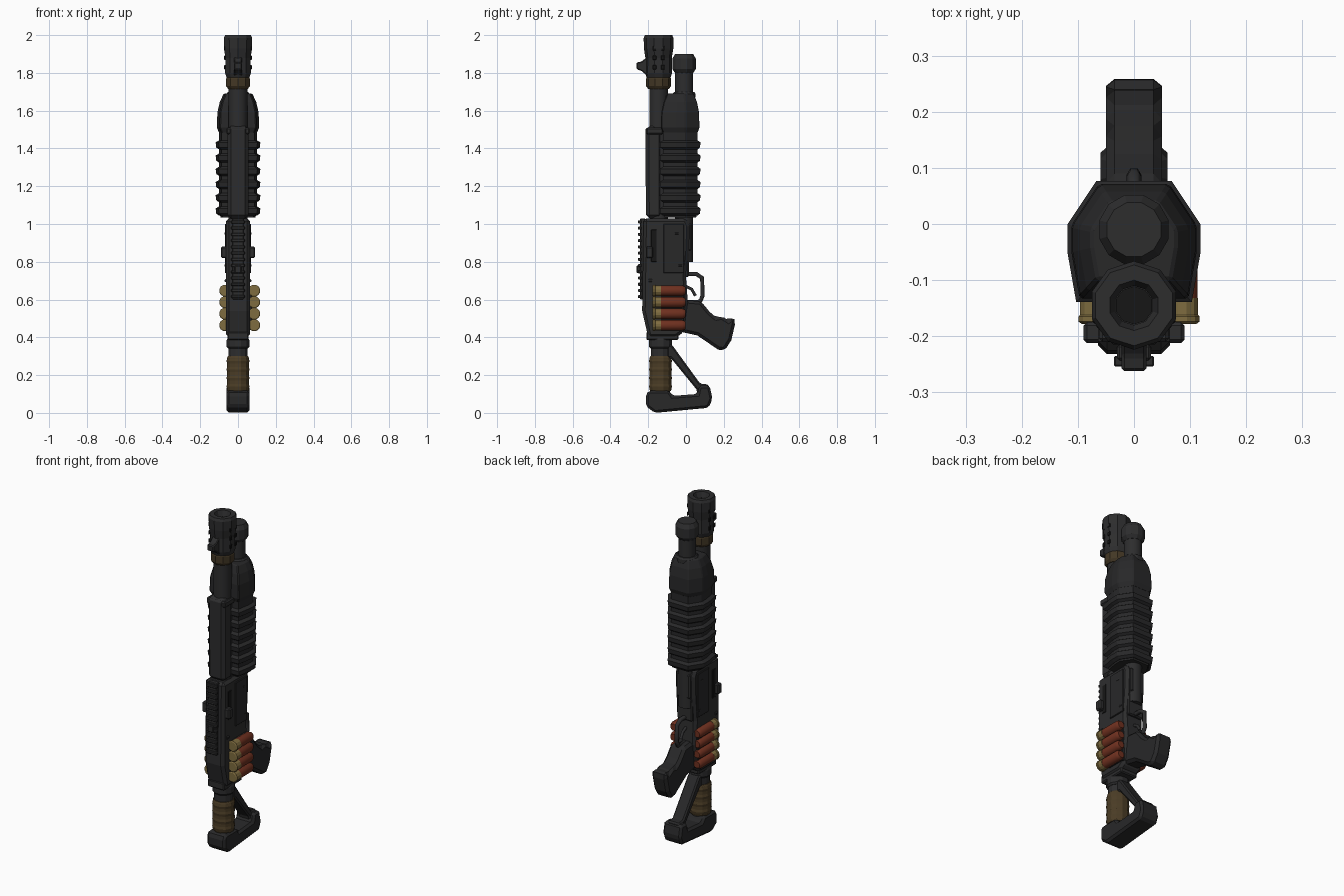
import bpy, bmesh, math
from mathutils import Vector

if "Cube" in bpy.data.objects:
    bpy.data.objects.remove(bpy.data.objects["Cube"])


def material(name, r, g, b):
    m = bpy.data.materials.new(name)
    m.use_nodes = True
    m.diffuse_color = (r, g, b, 1)
    m.node_tree.nodes["Principled BSDF"].inputs["Base Color"].default_value = (r, g, b, 1)
    return m


STEEL = material("dark steel", .026, .026, .027)
POLYMER = material("black polymer", .021, .021, .022)
BORE = material("bore black", .008, .008, .008)
BRASS = material("brass", .21, .15, .05)
RED = material("shell red", .16, .03, .014)
WRAP = material("brown wrap", .07, .046, .019)
BRONZE = material("worn bronze", .055, .038, .018)


def finish(name, bm, mat, bevel=0.0, smooth=False):
    bmesh.ops.recalc_face_normals(bm, faces=bm.faces)
    mesh = bpy.data.meshes.new(name)
    bm.to_mesh(mesh)
    bm.free()
    ob = bpy.data.objects.new(name, mesh)
    bpy.context.collection.objects.link(ob)
    mesh.materials.append(mat)
    if bevel:
        mod = ob.modifiers.new("edges", "BEVEL")
        mod.width, mod.segments, mod.limit_method = bevel, 1, "ANGLE"
    if smooth:
        bpy.ops.object.select_all(action="DESELECT")
        ob.select_set(True)
        bpy.context.view_layer.objects.active = ob
        bpy.ops.object.shade_smooth_by_angle(angle=math.radians(35))
    return ob


def ngon(sides):
    """Regular section of unit radius with a flat towards the front."""
    return [(math.cos((i + .5) * math.tau / sides), math.sin((i + .5) * math.tau / sides))
            for i in range(sides)]


def loft(name, section, y, steps, mat, bevel=0.0, smooth=False, axis="Z", origin=(0, 0)):
    """Scale a section through (scale, position) steps, along z or along y."""
    bm = bmesh.new()
    rings = []
    for s, t in steps:
        if axis == "Z":
            co = [(px * s, y + py * s, t) for px, py in section]
        else:
            co = [(origin[0] + px * s, t, origin[1] + py * s) for px, py in section]
        rings.append([bm.verts.new(c) for c in co])
    n = len(section)
    for a, b in zip(rings, rings[1:]):
        for i in range(n):
            bm.faces.new((a[i], a[(i + 1) % n], b[(i + 1) % n], b[i]))
    bm.faces.new(rings[0])
    bm.faces.new(rings[-1])
    return finish(name, bm, mat, bevel, smooth)


def plate(name, outline, half, mat, bevel=.008, x=0.0):
    """Extrude a (y, z) outline across x."""
    bm = bmesh.new()
    face = bm.faces.new([bm.verts.new((x - half, y, z)) for y, z in outline])
    out = bmesh.ops.extrude_face_region(bm, geom=[face])["geom"]
    bmesh.ops.translate(bm, vec=(2 * half, 0, 0),
                        verts=[v for v in out if isinstance(v, bmesh.types.BMVert)])
    return finish(name, bm, mat, bevel)


def box(name, half, y0, y1, z0, z1, mat, bevel=.006, x=0.0):
    return plate(name, [(y0, z0), (y1, z0), (y1, z1), (y0, z1)], half, mat, bevel, x)


def bar(name, path, radius, mat):
    """Square-ish rod along a (y, z) path."""
    cu = bpy.data.curves.new(name, "CURVE")
    cu.dimensions = "3D"
    cu.bevel_depth, cu.bevel_resolution, cu.use_fill_caps = radius, 1, True
    sp = cu.splines.new("POLY")
    sp.points.add(len(path) - 1)
    for p, (y, z) in zip(sp.points, path):
        p.co = (0, y, z, 1)
    ob = bpy.data.objects.new(name, cu)
    bpy.context.collection.objects.link(ob)
    cu.materials.append(mat)


BARREL_Y, TUBE_Y = -.145, -.01
ROUND, OCT = ngon(20), ngon(10)

# Barrel and muzzle brake with an open bore
loft("barrel", ROUND, BARREL_Y, [(.05, .95), (.05, 1.8)], STEEL, smooth=True)
loft("muzzle_collar", OCT, BARREL_Y, [(.055, 1.715), (.066, 1.73), (.066, 1.77), (.058, 1.785)], BRONZE)
loft("muzzle_brake", OCT, BARREL_Y,
     [(.06, 1.765), (.072, 1.8), (.07, 1.88), (.078, 1.93), (.079, 1.985), (.072, 2.0),
      (.045, 2.0), (.035, 1.97), (.035, 1.93)], STEEL)
loft("muzzle_bore", OCT, BARREL_Y, [(.034, 1.931), (.034, 1.936)], BORE)
for row in range(3):
    for side in (-1, 1):
        for k in (-.022, .022):
            z = 1.83 + row * .05
            box("brake_vent", .004, BARREL_Y + k - .01, BARREL_Y + k + .01, z - .012, z + .012,
                BORE, .003, side * .07)
plate("front_sight", [(-.2, 1.78), (-.235, 1.81), (-.262, 1.82), (-.262, 1.855), (-.235, 1.86), (-.2, 1.89)],
      .022, STEEL, .005)

# Magazine tube and cap
loft("magazine_tube", ROUND, TUBE_Y, [(.048, .8), (.048, 1.84)], STEEL, smooth=True)
loft("magazine_cap", ngon(12), TUBE_Y,
     [(.05, 1.8), (.064, 1.82), (.064, 1.875), (.05, 1.9)], STEEL)
loft("magazine_ring", ngon(12), TUBE_Y, [(.055, 1.66), (.062, 1.67), (.062, 1.69), (.055, 1.7)], STEEL)
box("barrel_clamp", .035, -.13, -.03, 1.62, 1.68, STEEL)

# Fore-end: angular shroud with raised ribs
half = [(.065, .1), (.115, .025), (.115, -.025), (.1, -.11)]
GRIP_SECTION = half + [(-px, py) for px, py in reversed(half)]
loft("forend_shroud", GRIP_SECTION, -.026,
     [(.86, 1.48), (.97, 1.51), (.95, 1.59), (.84, 1.645), (.66, 1.69)], POLYMER, .005)
loft("forend_body", GRIP_SECTION, -.026, [(.8, 1.035), (.87, 1.06), (.87, 1.5)], POLYMER)
for i in range(6):
    z = 1.07 + i * .07
    loft("forend_rib", GRIP_SECTION, -.026,
         [(.86, z - .026), (1.0, z - .015), (1.03, z + .012), (.86, z + .024)], POLYMER)

# Heat shield over the barrel
plate("heat_shield", [(-.125, 1.03), (-.212, 1.03), (-.215, 1.5), (-.205, 1.52), (-.125, 1.52)],
      .055, STEEL, .018)
box("shield_band", .062, -.21, -.12, 1.475, 1.51, STEEL)

# Receiver
plate("receiver", [(-.05, .4), (-.2, .4), (-.232, .54), (-.225, 1.03), (0, 1.03), (.02, .99),
                   (.015, .86), (0, .72), (.01, .58), (-.01, .43)], .064, STEEL, .016)
box("receiver_rear", .055, -.21, -.04, .385, .43, STEEL)
box("loading_gate", .045, -.02, .03, .86, 1.0, STEEL)
box("lower_step", .05, -.02, .015, .72, .85, STEEL)
for side in (-1, 1):
    box("side_panel", .005, -.12, -.01, .74, 1.0, POLYMER, .003, side * .065)
    box("ejection_slot", .004, -.185, -.155, .8, .97, BORE, .002, side * .063)
    box("bolt_knob", .018, -.212, -.175, .82, .88, STEEL, .006, side * .072)
    for y, z in ((-.03, .78), (-.05, .95), (-.19, .7)):
        loft("receiver_pin", ngon(8), 0, [(.009, y - .009), (.009, y + .009)], STEEL,
             axis="Y", origin=(side * .063, z))

# Top rail with teeth
box("top_rail", .03, -.243, -.215, .6, 1.03, STEEL, .004)
for i in range(13):
    z = .615 + i * .033
    box("rail_tooth", .036, -.254, -.235, z - .008, z + .008, STEEL, .003)
box("rear_sight", .018, -.262, -.24, .74, .78, STEEL, .004)

# Shell holders on both sides, shells lying front to back
for side, x in ((1, .086), (-1, -.068)):
    box("shell_carrier", .01, -.13, -.01, .44, .67, POLYMER, .004, side * .064)
    for i in range(4):
        spot = (x, .464 + i * .061)
        loft("shell_case", ngon(12), 0, [(.024, -.01), (.0285, -.02), (.0285, -.14)][::-1] + [(.02, -.003)],
             RED, smooth=True, axis="Y", origin=spot)
        loft("shell_brass", ngon(12), 0,
             [(.026, -.178), (.032, -.174), (.032, -.165), (.0292, -.162), (.0292, -.132)],
             BRASS, axis="Y", origin=spot)

# Trigger, guard and pistol grip
bar("trigger_guard", [(0, .735), (.055, .735), (.085, .715), (.088, .62), (.075, .59), (0, .585)],
    .013, STEEL)
bar("trigger", [(0, .67), (.03, .655), (.05, .62)], .009, STEEL)
plate("pistol_grip", [(-.03, .6), (.08, .59), (.125, .535), (.16, .505), (.19, .512), (.225, .49), (.252, .51),
                      (.262, .48), (.24, .385), (.205, .33), (.17, .335), (.06, .41), (-.03, .43)],
      .05, POLYMER, .018)

# Skeleton stock with wrapped tube
loft("stock_tube", ngon(12), -.135, [(.052, .06), (.052, .42)], STEEL)
loft("stock_collar", ngon(12), -.135, [(.054, .34), (.062, .35), (.062, .385), (.054, .4)], STEEL)
loft("stock_wrap", ngon(12), -.135, [(.056, .115), (.06, .125), (.06, .29), (.056, .3)], WRAP)
for i in range(4):
    z = .14 + i * .045
    loft("wrap_turn", ngon(12), -.135, [(.06, z - .014), (.063, z), (.06, z + .014)], WRAP)
plate("stock_strut", [(-.1, .37), (-.07, .355), (.075, .155), (.12, .15), (.125, .1), (.06, .1),
                      (.055, .125), (-.08, .29), (-.1, .29)], .038, POLYMER, .008)
plate("butt_plate", [(-.212, .1), (-.212, .035), (-.165, .0), (.12, .027), (.14, .075), (.125, .145),
                     (.07, .145), (.06, .1), (-.07, .09), (-.09, .118), (-.195, .118)],
      .06, POLYMER, .014)
